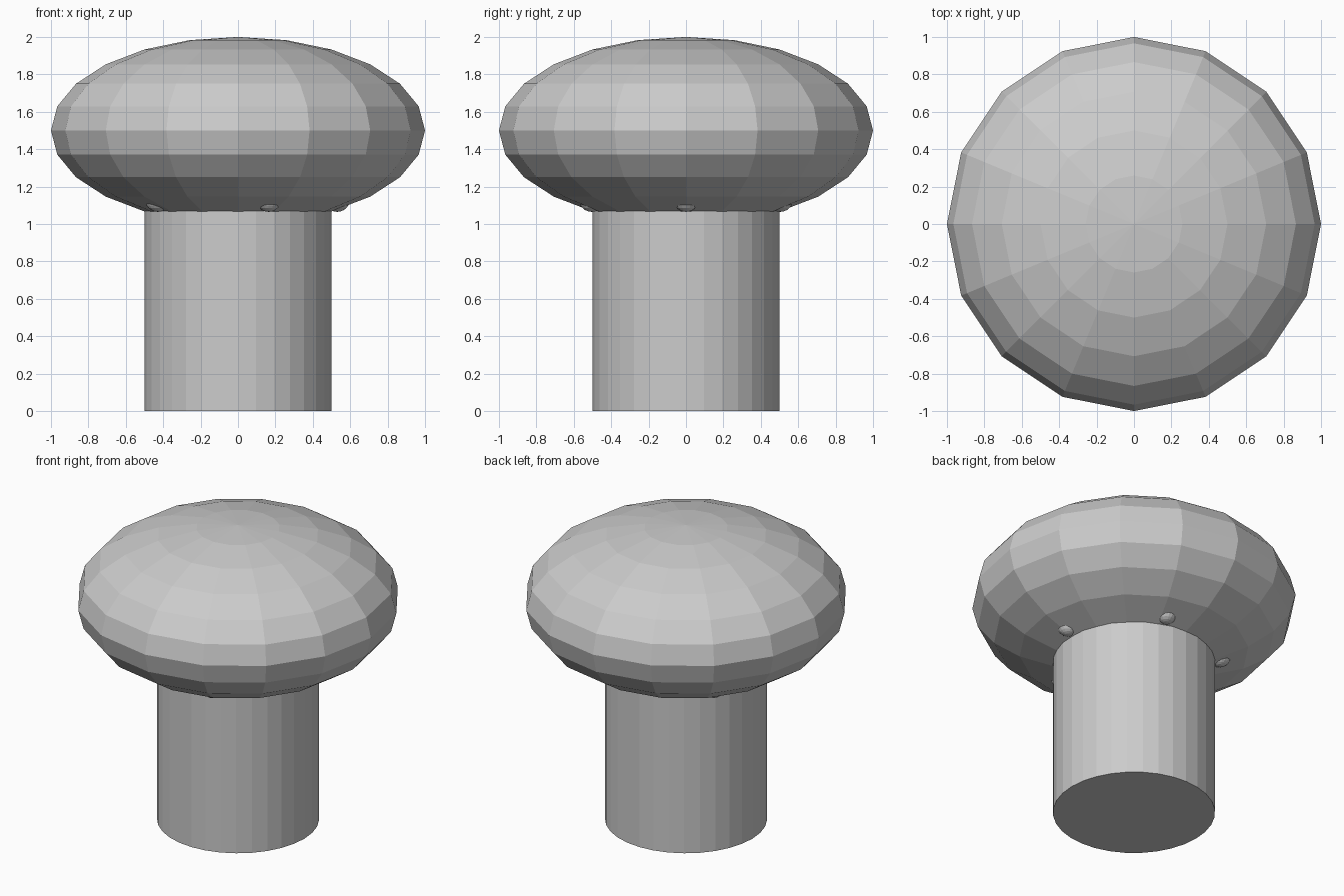
import bpy
from math import cos, sin, radians

if "Cube" in bpy.data.objects:
    bpy.data.objects.remove(bpy.data.objects["Cube"])

# Stem, running up into the cap
bpy.ops.mesh.primitive_cylinder_add(vertices=32, radius=0.5, depth=1.5, location=(0, 0, 0.75))
bpy.context.object.name = "stem"


def ball(name, location, radius, squash=1.0):
    bpy.ops.mesh.primitive_uv_sphere_add(segments=16, ring_count=12, radius=radius, location=location)
    ob = bpy.context.object
    ob.name = name
    ob.scale.z = squash
    return ob


# Flattened low-poly cap
ball("cap", (0, 0, 1.5), 1.0, 0.5)

# Five small bumps peeking out under the cap around the stem
for i in range(5):
    a = radians(72 * i)
    ball(f"bump_{i + 1}", (0.53 * cos(a), 0.53 * sin(a), 1.135), 0.07)
